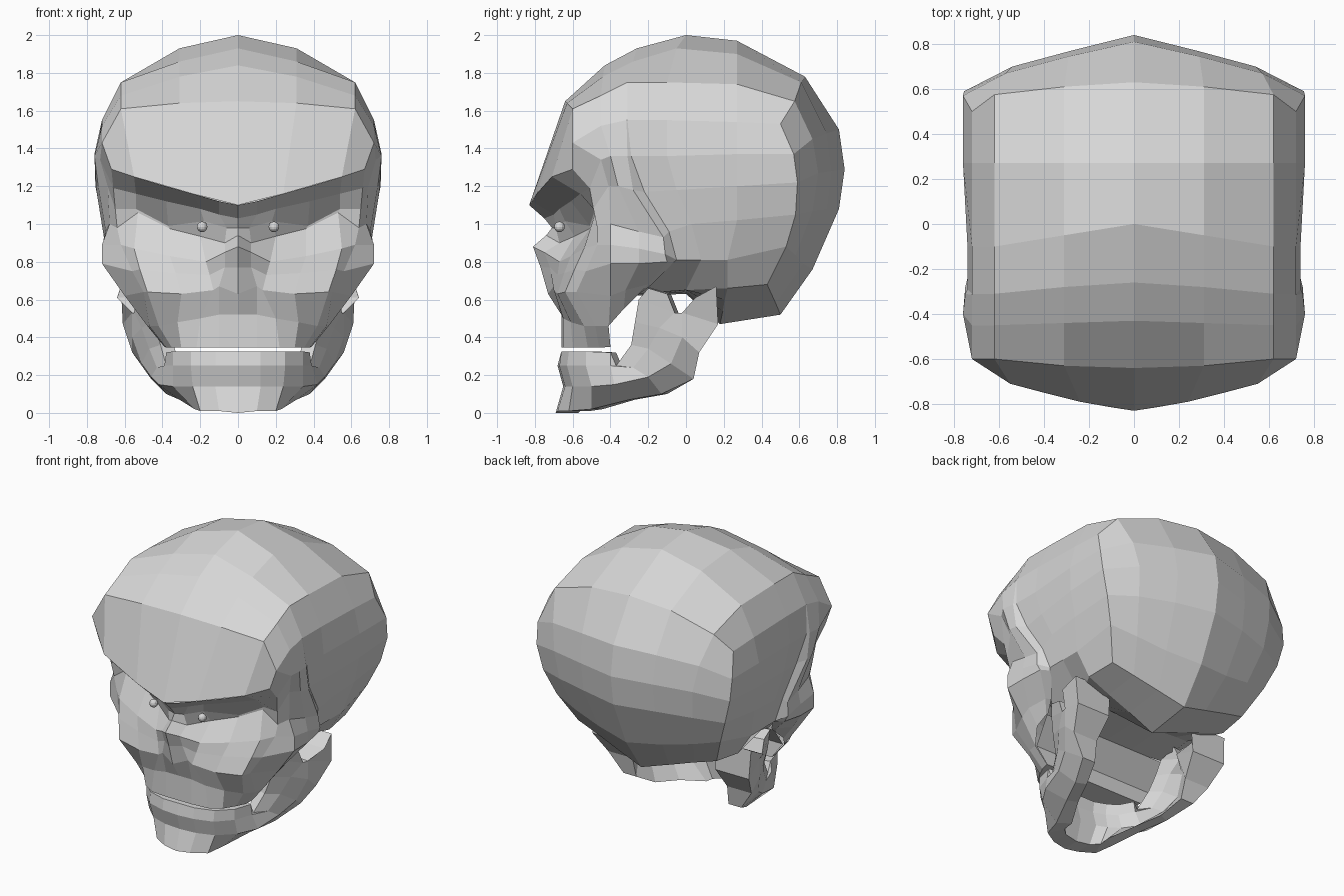
import bpy, bmesh
from mathutils import Vector

cube = bpy.data.objects.get("Cube")
if cube:
    bpy.data.objects.remove(cube)

bone = bpy.data.materials.new("bone grey")
bone.diffuse_color = (0.68, 0.68, 0.68, 1)
bone.use_nodes = True
bone.node_tree.nodes["Principled BSDF"].inputs["Base Color"].default_value = (0.68, 0.68, 0.68, 1)


def add_patch(bm, rows, centre, skip=()):
    """Quad patch through rows of points, facing away from centre."""
    verts = [[bm.verts.new(p) for p in row] for row in rows]
    faces = []
    for i in range(len(rows) - 1):
        for j in range(len(rows[0]) - 1):
            if (i, j) not in skip:
                faces.append(bm.faces.new((verts[i][j], verts[i][j + 1],
                                           verts[i + 1][j + 1], verts[i + 1][j])))
    bm.normal_update()
    facing = sum(f.normal.dot(f.calc_center_median() - Vector(centre)) * f.calc_area() for f in faces)
    if facing < 0:
        bmesh.ops.reverse_faces(bm, faces=faces)


def make_part(name, patches, centre, skip=()):
    """Half a part welded from patches and mirrored across x."""
    bm = bmesh.new()
    for number, rows in enumerate(patches):
        add_patch(bm, rows, centre, skip if number == 0 else ())
    bmesh.ops.remove_doubles(bm, verts=bm.verts, dist=0.002)
    loose = [v for v in bm.verts if not v.link_faces]
    bmesh.ops.delete(bm, geom=loose, context='VERTS')
    mesh = bpy.data.meshes.new(name)
    bm.to_mesh(mesh)
    bm.free()
    obj = bpy.data.objects.new(name, mesh)
    bpy.context.collection.objects.link(obj)
    mesh.materials.append(bone)
    obj.modifiers.new("mirror", 'MIRROR').merge_threshold = 0.002


# Cranium: four lines from the brow, over the crown, down to the base
mid_line = [(0, y, z) for y, z in [
    (-.83, 1.10), (-.64, 1.65), (-.43, 1.84), (-.26, 1.93), (0, 2.0), (.27, 1.97), (.63, 1.78),
    (.81, 1.5), (.84, 1.29), (.81, 1.08), (.67, .76), (.5, .52), (.18, .47)]]
inner_line = [
    (.24, -.79, 1.16), (.31, -.63, 1.64), (.31, -.44, 1.78), (.31, -.28, 1.86), (.31, -.05, 1.93),
    (.31, .27, 1.9), (.31, .61, 1.75), (.29, .745, 1.48), (.28, .77, 1.28), (.28, .745, 1.08),
    (.25, .62, .79), (.2, .475, .58), (.2, .195, .54)]
outer_line = [
    (.55, -.71, 1.25), (.62, -.6, 1.61), (.62, -.45, 1.68), (.62, -.31, 1.75), (.62, -.1, 1.75),
    (.62, .27, 1.74), (.62, .575, 1.65), (.57, .67, 1.45), (.54, .70, 1.27), (.52, .67, 1.07),
    (.46, .58, .835), (.38, .45, .635), (.38, .205, .60)]
rim_line = [
    (.67, -.6, 1.29), (.72, -.6, 1.43), (.72, -.45, 1.52), (.72, -.31, 1.55), (.72, -.1, 1.55),
    (.72, .27, 1.54), (.72, .5, 1.53), (.76, .57, 1.37), (.755, .59, 1.22), (.71, .58, 1.05),
    (.64, .53, .88), (.54, .43, .68), (.56, .22, .66)]
# Side wall behind the temple
side_wall = [
    [(.72, -.31, 1.55), (.72, -.1, 1.55), (.72, .27, 1.54), (.72, .5, 1.53)],
    [(.74, -.29, 1.36), (.74, -.1, 1.36), (.76, .27, 1.37), (.76, .57, 1.37)],
    [(.71, -.22, 1.17), (.73, -.05, 1.18), (.755, .27, 1.2), (.755, .59, 1.22)],
    [(.69, -.09, .96), (.71, .03, 1.0), (.72, .27, 1.02), (.71, .58, 1.05)],
    [(.66, -.05, .81), (.66, .08, .81), (.66, .22, .81), (.64, .53, .88)],
    [(.46, -.27, .63), (.44, 0, .65), (.56, .22, .66), (.54, .43, .68)]]
# Underside
base = [
    [(.46, -.27, .63), (.44, 0, .65), (.56, .22, .66)],
    [(.35, -.27, .62), (.35, 0, .65), (.38, .205, .60)],
    [(.2, -.27, .62), (.2, 0, .64), (.2, .195, .54)],
    [(0, -.27, .62), (0, 0, .63), (0, .18, .47)]]
make_part("cranium", [[mid_line, inner_line, outer_line, rim_line], side_wall, base], (0, 0, 1.2))

# Face: brow, eye sockets, nose, cheeks and upper jaw, from the middle outward
eye_rows = [
    [(0, -.83, 1.10), (.1, -.815, 1.12), (.24, -.79, 1.16), (.4, -.75, 1.205), (.55, -.71, 1.25), (.67, -.6, 1.29)],
    [(0, -.75, 1.03), (.1, -.70, 1.05), (.2, -.67, 1.08), (.38, -.61, 1.12), (.54, -.56, 1.16), (.66, -.51, 1.19)],
    [(0, -.71, .98), (.06, -.69, .98), (.18, -.64, 1.015), (.37, -.51, .99), (.54, -.48, 1.08), (.65, -.49, 1.08)],
    [(0, -.74, .94), (.07, -.67, .90), (.2, -.59, .935), (.36, -.51, .975), (.53, -.48, 1.06), (.64, -.47, .98)]]
cheek_rows = [
    [(0, -.81, .88), (.07, -.75, .85), (.17, -.67, .8), (.36, -.61, .83), (.55, -.54, .87), (.62, -.47, .89)],
    [(0, -.77, .77), (.07, -.72, .77), (.15, -.68, .73), (.33, -.645, .74), (.52, -.59, .76), (.56, -.53, .75)],
    [(0, -.73, .63), (.1, -.70, .67), (.13, -.70, .65), (.3, -.68, .63), (.48, -.64, .64), (.50, -.58, .64)],
    [(0, -.66, .52), (.1, -.66, .52), (.2, -.65, .5), (.32, -.61, .48), (.42, -.54, .46), (.47, -.48, .46)],
    [(0, -.66, .345), (.1, -.66, .345), (.22, -.65, .345), (.3, -.6, .345), (.35, -.52, .345), (.38, -.46, .345)]]
# Palate and the wall behind the upper jaw
palate = [cheek_rows[-1], [(x, -.4, .35) for x in (0, .1, .22, .3, .35, .39)]]
throat_wall = [[(0, -.4, .35), (.39, -.4, .35)], [(0, -.41, .46), (.47, -.41, .46)],
               [(0, -.27, .62), (.5, -.27, .62)]]
make_part("face", [eye_rows + cheek_rows, palate, throat_wall], (0, 0, .9))

# Temple and cheekbone, from the socket edge backward to the step at the side wall
temple = [
    [(.67, -.6, 1.29), (.72, -.6, 1.43), (.72, -.45, 1.52), (.72, -.315, 1.55), (.72, -.31, 1.55)],
    [(.66, -.51, 1.19), (.73, -.45, 1.34), (.76, -.40, 1.36), (.75, -.31, 1.36), (.74, -.29, 1.36)],
    [(.65, -.49, 1.08), (.69, -.41, 1.2), (.74, -.36, 1.2), (.75, -.28, 1.18), (.71, -.22, 1.17)],
    [(.64, -.47, .98), (.68, -.40, 1.0), (.70, -.25, .96), (.71, -.12, .93), (.69, -.09, .96)],
    [(.62, -.47, .89), (.72, -.40, .89), (.72, -.25, .87), (.72, -.11, .84), (.66, -.05, .81)],
    [(.56, -.53, .75), (.72, -.40, .79), (.72, -.25, .79), (.70, -.10, .80), (.64, -.06, .80)],
    [(.50, -.58, .64), (.60, -.40, .62), (.61, -.32, .65), (.57, -.2, .68), (.54, -.18, .68)],
    [(.47, -.48, .46), (.48, -.41, .46), (.53, -.33, .55), (.51, -.27, .61), (.5, -.26, .62)],
    [(.38, -.46, .345), (.39, -.4, .35), (.39, -.4, .35), (.39, -.4, .35), (.39, -.4, .35)]]
make_part("cheekbones", [temple], (0, 0, .9), skip={(7, 1), (7, 2), (7, 3)})

# Lower jaw: outer side of sections from the chin back along the body and up the branch
jaw = [
    [(0, -.66, .325), (0, -.68, .25), (0, -.65, .14), (0, -.69, 0)],
    [(.12, -.66, .325), (.12, -.67, .25), (.12, -.64, .14), (.1, -.68, .01)],
    [(.25, -.62, .325), (.25, -.63, .25), (.24, -.6, .14), (.2, -.62, .01)],
    [(.345, -.53, .325), (.345, -.53, .25), (.345, -.5, .14), (.23, -.5, .02)],
    [(.38, -.40, .32), (.39, -.4, .25), (.42, -.38, .15), (.31, -.30, .07)],
    [(.38, -.37, .25), (.43, -.28, .24), (.46, -.2, .19), (.38, -.13, .10)],
    [(.41, -.29, .36), (.47, -.2, .34), (.51, -.08, .26), (.46, .04, .18)],
    [(.45, -.27, .48), (.51, -.14, .45), (.56, -.02, .4), (.56, .07, .32)],
    [(.48, -.25, .6), (.55, -.06, .53), (.56, -.02, .53), (.61, .17, .47)],
    [(.52, -.2, .66), (.54, -.1, .63), (.64, .05, .61), (.62, .16, .67)]]
# Inward depth of each section closes it into a loop; the rear edge widens up the branch
depth = [(0, .12), (0, .12), (-.05, .11), (-.08, .06)] + [(-.07, .03)] * 6
rear_width = [0] * 6 + [.03, .12, .19, .21]
tube = []
for section, (dx, dy), extra in zip(jaw, depth, rear_width):
    inner = [(x + dx - extra * j / 3, y + dy * (1 - j / 3 * (extra > 0)), z)
             for j, (x, y, z) in enumerate(section)]
    tube.append(section + inner[::-1] + section[:1])
low, tip = tube[8], tube[9]
front_tip = [[tip[0], tip[1]], [tip[7], tip[6]]]
rear_tip = [[tip[2], tip[3]], [tip[5], tip[4]]]
notch = [[tip[1], low[1], low[2], tip[2]], [tip[6], low[6], low[5], tip[5]]]
make_part("lower_jaw", [tube, front_tip, rear_tip, notch], (0, .1, .35), skip={(8, 1), (8, 5)})

# Small round eyes
for side, x in (("left", .19), ("right", -.19)):
    bpy.ops.mesh.primitive_uv_sphere_add(segments=12, ring_count=8, radius=.028, location=(x, -.67, .985))
    eye = bpy.context.object
    eye.name = side + "_eye"
    eye.data.materials.append(bone)
    bpy.ops.object.shade_flat()
